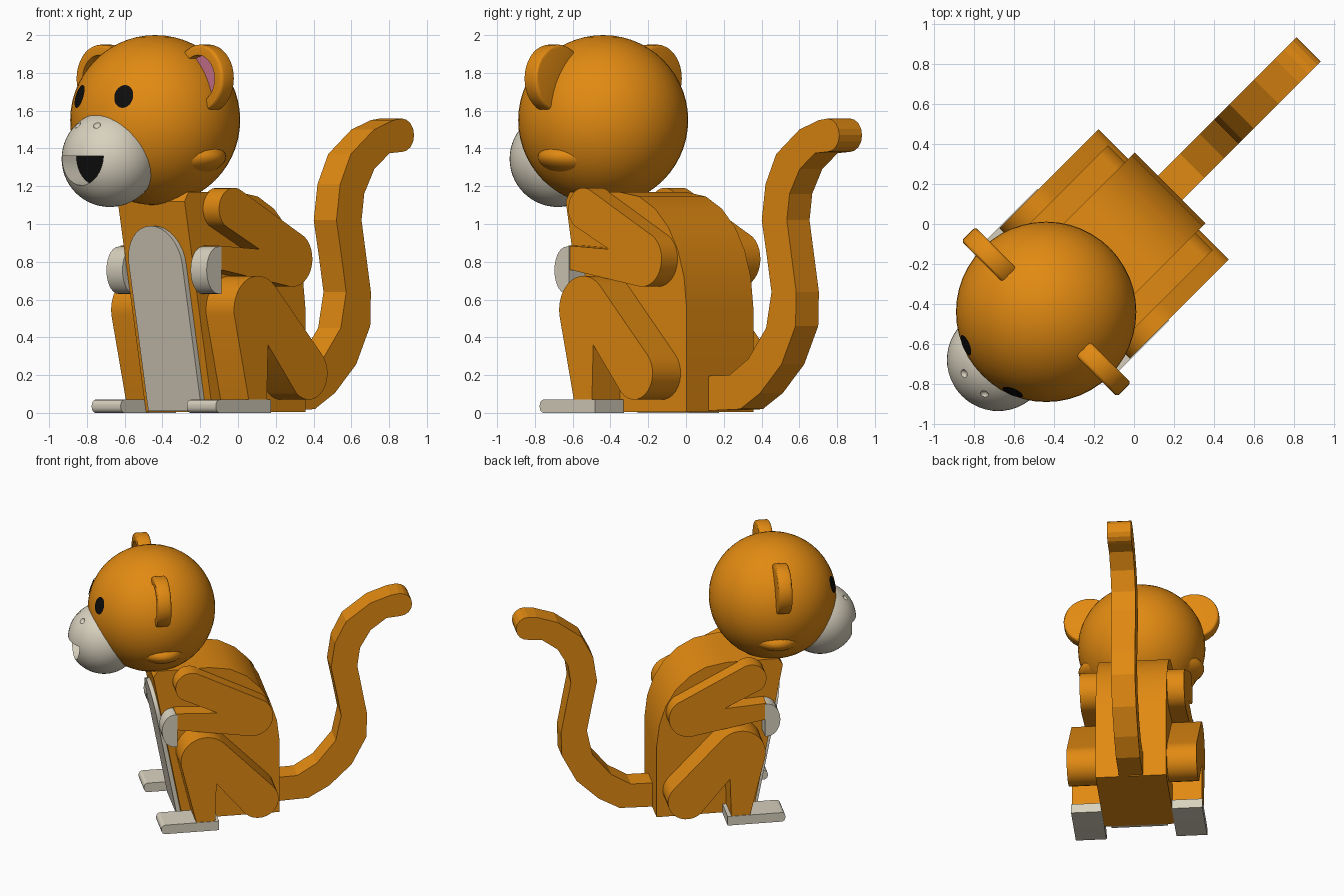
import bpy, bmesh, math
from mathutils import Vector, Matrix

if "Cube" in bpy.data.objects:
    bpy.data.objects.remove(bpy.data.objects["Cube"])


def material(name, rgb):
    m = bpy.data.materials.new(name)
    m.diffuse_color = (*rgb, 1)
    m.use_nodes = True
    m.node_tree.nodes["Principled BSDF"].inputs["Base Color"].default_value = m.diffuse_color
    return m


FUR = material("orange fur", (0.76, 0.255, 0.006))
CREAM = material("cream skin", (0.69, 0.64, 0.52))
BLACK = material("black", (0.004, 0.004, 0.004))
PINK = material("pink", (0.60, 0.17, 0.27))
parts = []


def finish(name, bm, *mats):
    bmesh.ops.recalc_face_normals(bm, faces=bm.faces[:])
    me = bpy.data.meshes.new(name)
    bm.to_mesh(me)
    bm.free()
    ob = bpy.data.objects.new(name, me)
    bpy.context.collection.objects.link(ob)
    for m in mats:
        me.materials.append(m)
    parts.append(ob)
    return ob


def prism_bm(pts, lo, hi, axis="x"):
    """Outline extruded along x (points are y,z) or along y (points are x,z)."""
    bm = bmesh.new()
    put = (lambda p, d: (d, p[0], p[1])) if axis == "x" else (lambda p, d: (p[0], d, p[1]))
    f = bm.faces.new([bm.verts.new(put(p, lo)) for p in pts])
    new = bmesh.ops.extrude_face_region(bm, geom=[f])["geom"]
    shift = Vector(put((0, 0), hi - lo))
    bmesh.ops.translate(bm, vec=shift, verts=[v for v in new if isinstance(v, bmesh.types.BMVert)])
    bmesh.ops.recalc_face_normals(bm, faces=bm.faces[:])
    return bm


def prism(name, pts, lo, hi, mat, axis="x"):
    return finish(name, prism_bm(pts, lo, hi, axis), mat)


def arc(cx, cz, r, a0, a1, n=10, rz=None):
    rz = rz or r
    return [(cx + r * math.cos(math.radians(a0 + (a1 - a0) * i / n)),
             cz + rz * math.sin(math.radians(a0 + (a1 - a0) * i / n))) for i in range(n + 1)]


def ball(name, loc, scale, mat, u=48, v=28):
    bm = bmesh.new()
    bmesh.ops.create_uvsphere(bm, u_segments=u, v_segments=v, radius=1,
                              matrix=Matrix.Translation(loc) @ Matrix.Diagonal((*scale, 1)))
    return finish(name, bm, mat)


# body: side profile with leaning chest and rounded back
prism("body", [(-0.44, 0.005), (0.255, 0.005), (0.255, 0.55), (0.235, 0.72), (0.19, 0.86),
               (0.12, 0.98), (0.02, 1.08), (-0.10, 1.145), (-0.25, 1.17), (-0.62, 1.17),
               (-0.65, 1.12)], -0.25, 0.25, FUR)

# belly plate, sheared to follow the chest
belly = prism("belly", [(-0.2, 0.01), (0.2, 0.01)] + arc(0, 0.79, 0.2, 0, 180, 16),
              -0.03, 0.02, CREAM, "y")
for v in belly.data.vertices:
    v.co.y += -0.44 - 0.1875 * v.co.z

# tail: one S-shaped outline, faceted
tail = prism("tail", [(0.2, 0.01), (0.49, 0.02), (0.64, 0.105), (0.80, 0.257), (0.905, 0.46),
                      (0.91, 0.64), (0.875, 0.83), (0.84, 1.02), (0.86, 1.16), (0.935, 1.29),
                      (1.05, 1.375)] + arc(1.145, 1.47, 0.088, -90, 90, 8) +
             [(1.08, 1.55), (0.934, 1.50), (0.76, 1.37), (0.68, 1.21), (0.652, 1.02),
              (0.69, 0.83), (0.725, 0.64), (0.685, 0.45), (0.55, 0.285), (0.41, 0.20),
              (0.2, 0.195)], -0.085, 0.085, FUR)

# head with slight jowls, and muzzle
HEAD = Vector((0, -0.62, 1.55))
R = 0.45
ball("head", HEAD, (R, R, R), FUR)
ball("jowls", (0, -0.60, 1.355), (0.445, 0.25, 0.13), FUR)
muzzle = ball("muzzle", (0, -0.96, 1.345), (0.255, 0.255, 0.255), CREAM)

# mouth and nostrils carved into the muzzle
mouth = arc(0, 1.36, 0.155, 180, 360, 16)
cutters = [prism("mouth_cutter", mouth, -1.4, -1.05, CREAM, "y")]
for s in (-1, 1):
    cutters.append(ball("nostril_cutter", (s * 0.075, -1.135, 1.53), (0.024, 0.024, 0.024),
                        CREAM, 16, 10))
for c in cutters:
    parts.remove(c)
    c.hide_render = True
    mod = muzzle.modifiers.new("cut", "BOOLEAN")
    mod.operation = "DIFFERENCE"
    mod.solver = "EXACT"
    mod.object = c
bpy.context.view_layer.objects.active = muzzle
for mod in list(muzzle.modifiers):
    bpy.ops.object.modifier_apply(modifier=mod.name)
for c in cutters:
    bpy.data.objects.remove(c)
prism("mouth_back", mouth, -1.055, -1.047, BLACK, "y")


def eye(s):
    """Thin oval patch following the head surface."""
    bm = bmesh.new()
    n = Vector((s * 0.165, -0.40, 0.125)).normalized()
    side = n.cross(Vector((0, 0, 1))).normalized()
    up = side.cross(n)
    rings = []
    for k in (0.33, 0.66, 1):
        ring = []
        for i in range(24):
            a = math.tau * i / 24
            d = n * R + side * 0.054 * k * math.cos(a) + up * 0.063 * k * math.sin(a)
            ring.append(bm.verts.new(HEAD + d.normalized() * (R + 0.005)))
        rings.append(ring)
    bm.faces.new(rings[0])
    for a, b in zip(rings, rings[1:]):
        for i in range(24):
            j = (i + 1) % 24
            bm.faces.new((a[i], a[j], b[j], b[i]))
    finish("eye", bm, BLACK)


def ear(s):
    """Rounded disc with a recessed pink inside."""
    bm = prism_bm(arc(s * 0.37, 1.77, 0.18, 0, 350, 35), -0.67, -0.57, "y")
    rim = [e for e in bm.edges if abs(e.verts[0].co.y - e.verts[1].co.y) < 1e-5]
    bmesh.ops.bevel(bm, geom=rim, offset=0.018, segments=3, profile=0.5, affect="EDGES")
    front = min(bm.faces, key=lambda f: f.calc_center_median().y)
    bmesh.ops.inset_region(bm, faces=[front], thickness=0.038)
    bmesh.ops.inset_region(bm, faces=[front], thickness=0.003, depth=-0.045)
    front.material_index = 1
    finish("ear", bm, FUR, PINK)


leg = (arc(-0.31, 0.545, 0.18, 45, 188, 14) + [(-0.375, 0.05), (-0.245, 0.05), (-0.235, 0.36)] +
       arc(0.07, 0.21, 0.14, 228, 405, 14))
arm = (arc(-0.40, 1.08, 0.112, 58, 230, 14) + [(-0.21, 0.867), (-0.51, 0.885), (-0.51, 0.76)] +
       arc(0.04, 0.815, 0.147, 260, 413, 14))
foot = ([(-0.217, 0.0), (-0.217, 0.07)] + arc(-0.602, 0.042, 0.028, 90, 180, 4) +
        arc(-0.602, 0.028, 0.028, 180, 270, 4))
hand = [(-0.5, 0.88)] + arc(-0.52, 0.755, 0.09, 90, 270, 14, rz=0.125) + [(-0.5, 0.63)]

# paired parts on both sides
for s in (-1, 1):
    eye(s)
    ear(s)
    prism("leg", leg, s * 0.24, s * 0.46, FUR)
    prism("foot", foot, s * 0.248, s * 0.465, CREAM)
    prism("arm", arm, s * 0.24, s * 0.37, FUR)
    prism("hand", hand, s * 0.255, s * 0.375, CREAM)

# smooth curved surfaces, then turn the whole figure to its diagonal pose
bpy.ops.object.select_all(action="DESELECT")
for ob in parts:
    ob.data.transform(Matrix.Rotation(math.radians(-45), 4, "Z"))
    if ob is not tail:
        ob.select_set(True)
bpy.context.view_layer.objects.active = muzzle
bpy.ops.object.shade_smooth_by_angle(angle=math.radians(30))
